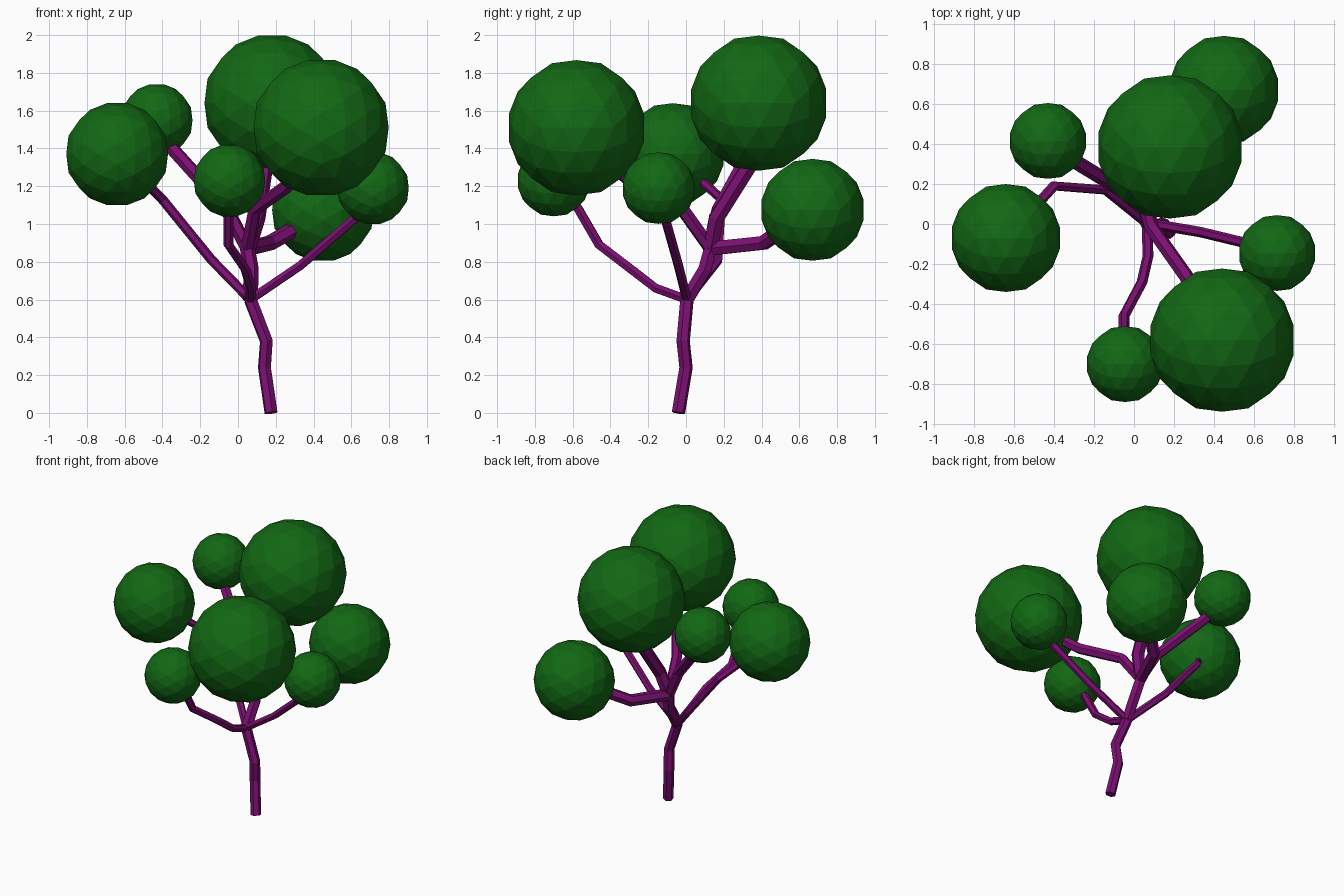
import bpy, bmesh
from mathutils import Vector

if "Cube" in bpy.data.objects:
    bpy.data.objects.remove(bpy.data.objects["Cube"])


def material(name, color):
    m = bpy.data.materials.new(name)
    m.diffuse_color = color
    m.use_nodes = True
    m.node_tree.nodes["Principled BSDF"].inputs["Base Color"].default_value = m.diffuse_color
    return m


bark = material("bark", (0.2, 0.005, 0.17, 1))
leaf = material("leaf", (0.006, 0.14, 0.007, 1))


def limb(name, points, radius):
    """Faceted tube through a few bend points."""
    cu = bpy.data.curves.new(name, 'CURVE')
    cu.dimensions = '3D'
    cu.bevel_depth = radius
    cu.bevel_resolution = 1
    cu.use_fill_caps = True
    sp = cu.splines.new('POLY')
    sp.points.add(len(points) - 1)
    for p, co in zip(sp.points, points):
        p.co = (*co, 1)
    sp.use_smooth = False
    cu.materials.append(bark)
    ob = bpy.data.objects.new(name, cu)
    bpy.context.collection.objects.link(ob)


def foliage(name, center, radius):
    """Low-poly ball: icosahedron with each edge cut in three."""
    bm = bmesh.new()
    t = (1 + 5 ** 0.5) / 2
    for a in (-1, 1):
        for b in (-t, t):
            for co in ((a, 0, b), (0, b, a), (b, a, 0)):
                bm.verts.new(co)
    bmesh.ops.convex_hull(bm, input=bm.verts[:])
    bmesh.ops.subdivide_edges(bm, edges=bm.edges[:], cuts=2, use_grid_fill=True)
    for v in bm.verts:
        v.co = v.co.normalized() * radius
    bmesh.ops.triangulate(bm, faces=bm.faces[:])
    bmesh.ops.recalc_face_normals(bm, faces=bm.faces[:])
    me = bpy.data.meshes.new(name)
    bm.to_mesh(me)
    bm.free()
    me.materials.append(leaf)
    ob = bpy.data.objects.new(name, me)
    ob.location = Vector(center)
    bpy.context.collection.objects.link(ob)


# Trunk up to the lower fork, then the stem to the upper fork
fork = (0.065, 0.005, 0.6)
hub = (0.05, 0.13, 0.87)
limb("trunk", [(0.175, -0.04, 0), (0.14, 0, 0.24), (0.15, -0.015, 0.38), fork], 0.036)
limb("upper_stem", [fork, (0.07, 0.1, 0.76), hub], 0.04)

# Branches from the lower fork
limb("left_branch", [fork, (-0.14, 0.17, 0.81), (-0.40, 0.19, 1.13), (-0.6, -0.03, 1.33)], 0.026)
limb("right_branch", [fork, (0.33, -0.04, 0.78), (0.62, -0.11, 1.03), (0.70, -0.13, 1.15)], 0.026)
limb("front_branch", [fork, (0.07, -0.16, 0.66), (0.04, -0.29, 0.76), (-0.05, -0.46, 0.89),
                      (-0.05, -0.57, 1.08), (-0.04, -0.65, 1.18)], 0.027)

# Branches from the upper fork
limb("back_branch", [hub, (0.17, 0.41, 0.90), (0.42, 0.62, 1.04)], 0.042)
limb("back_left_branch", [hub, (-0.06, 0.17, 1.08), (-0.34, 0.34, 1.39), (-0.41, 0.4, 1.5)], 0.037)
limb("front_right_branch", [hub, (0.09, -0.02, 1.08), (0.26, -0.26, 1.2), (0.4, -0.5, 1.4)], 0.037)
limb("top_branch", [hub, (0.1, 0.16, 1.03), (0.14, 0.33, 1.3), (0.17, 0.37, 1.5)], 0.045)

# Foliage balls
for name, center, radius in [
    ("top_foliage", (0.18, 0.385, 1.64), 0.365),
    ("front_right_foliage", (0.44, -0.58, 1.51), 0.365),
    ("left_foliage", (-0.64, -0.07, 1.37), 0.275),
    ("back_foliage", (0.45, 0.67, 1.075), 0.275),
    ("back_left_foliage", (-0.43, 0.415, 1.55), 0.193),
    ("front_foliage", (-0.045, -0.70, 1.23), 0.193),
    ("right_foliage", (0.715, -0.145, 1.19), 0.193),
]:
    foliage(name, center, radius)
